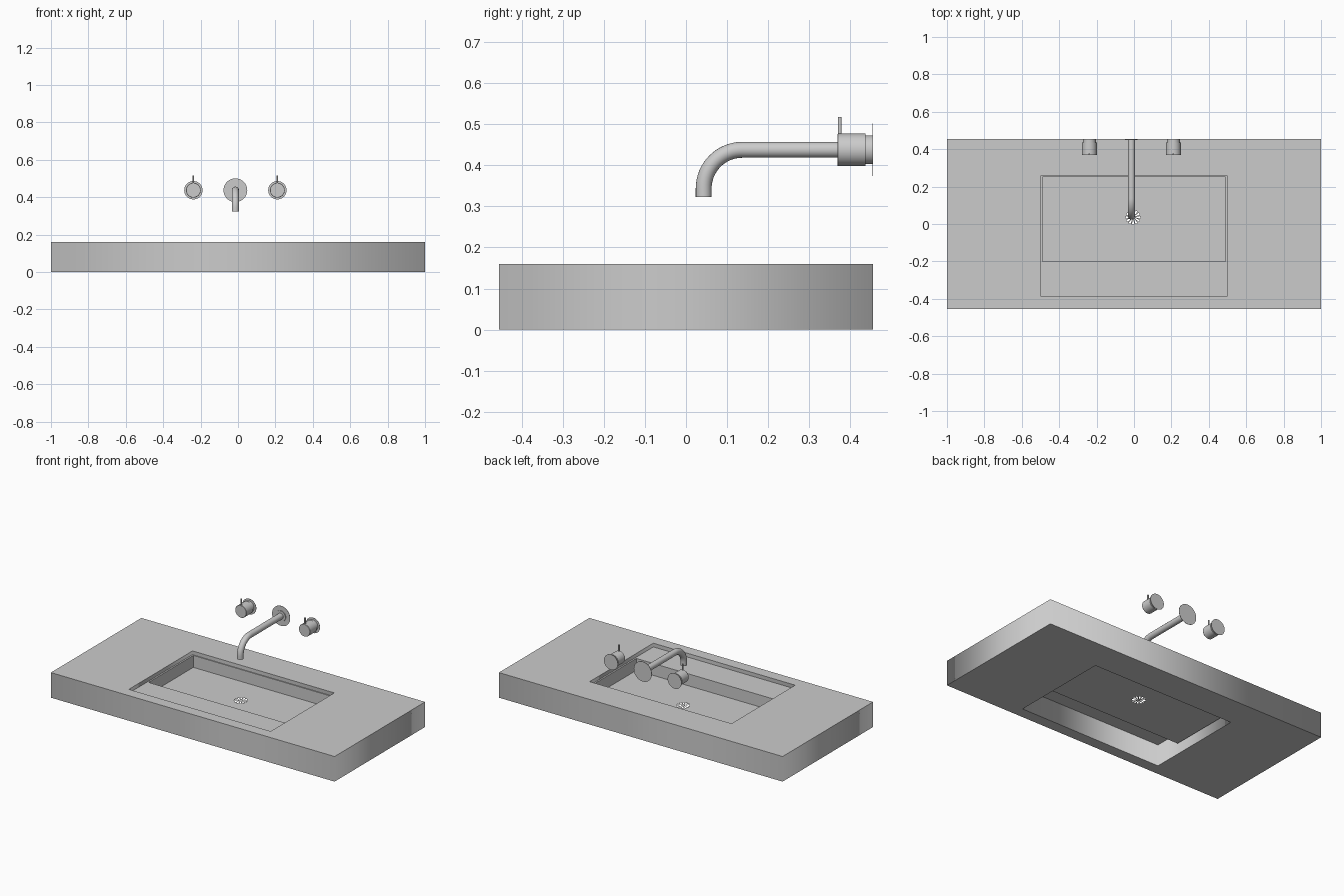
import bpy, bmesh
from math import sin, cos, pi, radians
from mathutils import Matrix

if "Cube" in bpy.data.objects:
    bpy.data.objects.remove(bpy.data.objects["Cube"])

CX, CZ, BACK = -0.014, 0.4375, 0.4555   # tap centre line and wall plane


def link_mesh(name, bm):
    me = bpy.data.meshes.new(name)
    bm.to_mesh(me)
    bm.free()
    ob = bpy.data.objects.new(name, me)
    bpy.context.collection.objects.link(ob)
    return ob


def activate(ob):
    bpy.ops.object.select_all(action='DESELECT')
    ob.select_set(True)
    bpy.context.view_layer.objects.active = ob


def smooth(ob):
    activate(ob)
    bpy.ops.object.shade_smooth_by_angle(angle=radians(35))


def to_mesh(ob):
    activate(ob)
    bpy.ops.object.convert(target='MESH')
    ob = bpy.context.view_layer.objects.active
    bm = bmesh.new()
    bm.from_mesh(ob.data)
    bmesh.ops.remove_doubles(bm, verts=bm.verts, dist=1e-5)
    bmesh.ops.recalc_face_normals(bm, faces=bm.faces)
    if all(abs(f.normal.z) > 0.99 for f in bm.faces) and bm.faces[:][0].normal.z < 0:
        bmesh.ops.reverse_faces(bm, faces=bm.faces)
    bm.to_mesh(ob.data)
    bm.free()
    return ob


def add_spline(cu, pts, closed):
    sp = cu.splines.new('POLY')
    sp.points.add(len(pts) - 1)
    for p, c in zip(sp.points, pts):
        p.co = (*c, 1) if len(c) == 3 else (*c, 0, 1)
    sp.use_cyclic_u = closed


def plate(name, loops, z, half=0):
    """Flat outline with holes, optionally extruded both ways."""
    cu = bpy.data.curves.new(name, 'CURVE')
    cu.dimensions, cu.fill_mode, cu.extrude = '2D', 'BOTH', half
    for pts in loops:
        add_spline(cu, pts, True)
    ob = bpy.data.objects.new(name, cu)
    bpy.context.collection.objects.link(ob)
    ob.location.z = z
    return to_mesh(ob)


def rect(x, y0, y1):
    return [(-x, y0), (x, y0), (x, y1), (-x, y1)]


def lathe(name, x, profile, n=40):
    """Capped turned part along y from (radius, y) pairs."""
    bm = bmesh.new()
    rings = [[bm.verts.new((x + r * cos(2 * pi * i / n), y, CZ + r * sin(2 * pi * i / n)))
              for i in range(n)] for r, y in profile]
    for a, b in zip(rings, rings[1:]):
        for i in range(n):
            j = (i + 1) % n
            bm.faces.new((a[i], a[j], b[j], b[i]))
    bm.faces.new(rings[0])
    bm.faces.new(rings[-1])
    bmesh.ops.recalc_face_normals(bm, faces=bm.faces)
    ob = link_mesh(name, bm)
    smooth(ob)
    return ob


# Counter slab with a through opening
opening = rect(0.5, -0.385, 0.256)
basin = rect(0.49, -0.2, 0.25)
plate("counter", [rect(1, -BACK, BACK), opening], 0.08, 0.08)

# Recessed ledge around the basin
plate("basin_ledge", [opening, basin], 0.136)

# Basin walls
bm = bmesh.new()
low = [bm.verts.new((x, y, 0.06)) for x, y in basin]
top = [bm.verts.new((x, y, 0.136)) for x, y in basin]
for i in range(4):
    j = (i + 1) % 4
    bm.faces.new((low[j], low[i], top[i], top[j]))
link_mesh("basin_walls", bm)

# Basin floor with radial drain slots
slots = []
for k in range(12):
    a = 2 * pi * k / 12
    slots.append([(-0.005 + r * cos(a + d), 0.036 + r * sin(a + d))
                  for r, d in ((0.012, -0.13), (0.037, -0.16), (0.04, 0),
                               (0.037, 0.16), (0.012, 0.13))])
plate("basin_floor", [basin] + slots, 0.06)

# Spout: straight pipe with a quarter bend down
R, Y0 = 0.094, 0.137
path = [(CX, BACK - 0.001, CZ)]
path += [(CX, Y0 - R * sin(t), CZ - R + R * cos(t)) for t in (pi / 2 * i / 16 for i in range(17))]
path.append((CX, Y0 - R, 0.323))
cu = bpy.data.curves.new("spout", 'CURVE')
cu.dimensions, cu.bevel_depth, cu.bevel_resolution, cu.use_fill_caps = '3D', 0.0193, 8, True
add_spline(cu, path, False)
spout = bpy.data.objects.new("spout", cu)
bpy.context.collection.objects.link(spout)
smooth(to_mesh(spout))

# Spout wall flange and collar
lathe("spout_flange", CX, [(0.0635, BACK), (0.0635, BACK - 0.002), (0.034, BACK - 0.002),
                           (0.034, BACK - 0.007)])

# Two handles: wall disc, neck, body and lever pin
for side, s in (("left", -1), ("right", 1)):
    x = CX + s * 0.2245
    lathe(side + "_handle", x, [(0.049, BACK), (0.049, BACK - 0.002), (0.035, BACK - 0.002),
                                (0.035, 0.437), (0.0395, 0.437), (0.0395, 0.37), (0.038, 0.368)])
    bm = bmesh.new()
    bmesh.ops.create_cone(bm, cap_ends=True, segments=16, radius1=0.0045, radius2=0.0045,
                          depth=0.06, matrix=Matrix.Translation((x, 0.374, 0.487)))
    smooth(link_mesh(side + "_lever", bm))
